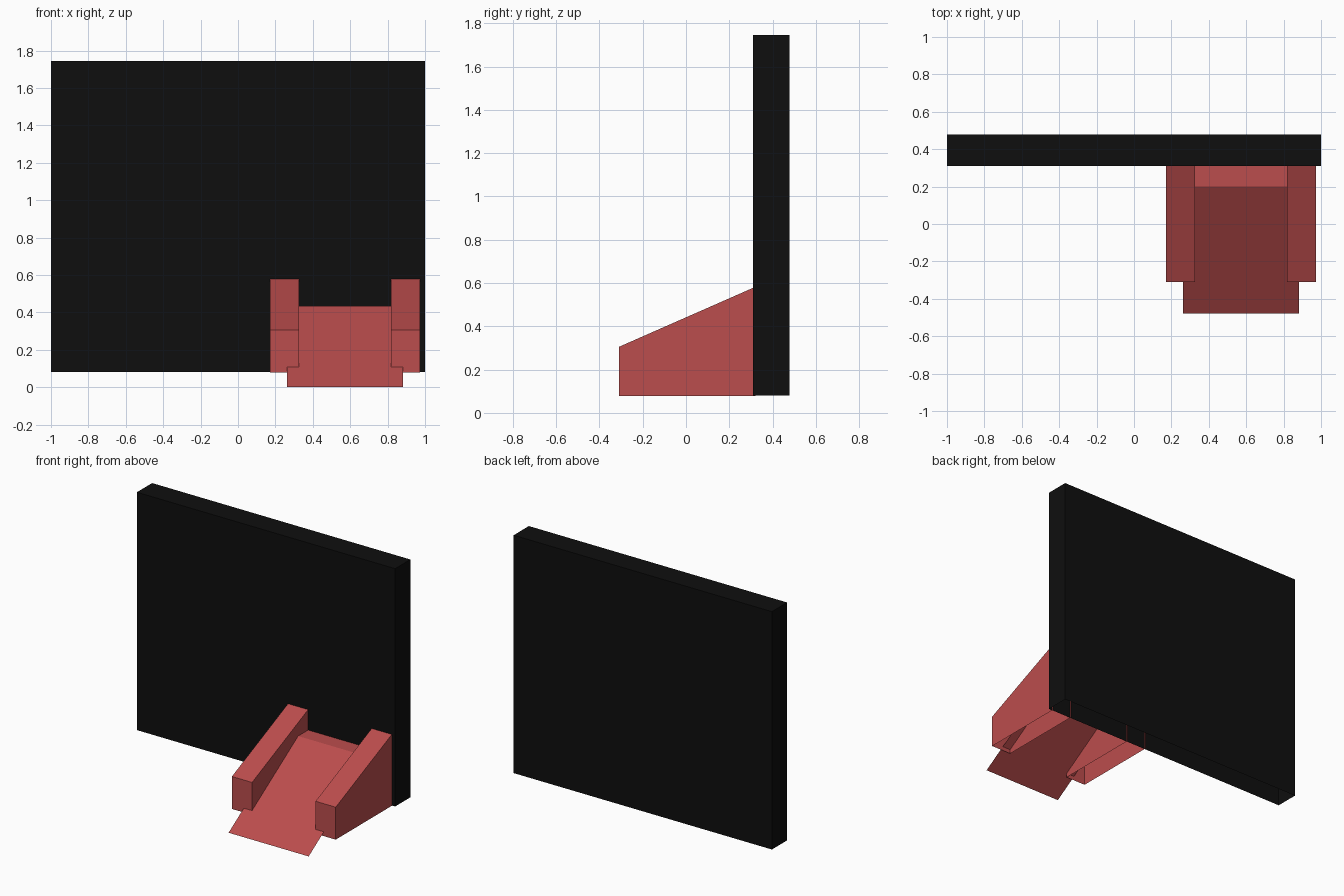
import bpy
import bmesh

cube = bpy.data.objects.get("Cube")
if cube:
    bpy.data.objects.remove(cube, do_unlink=True)


def make_material(name, color):
    mat = bpy.data.materials.new(name)
    mat.use_nodes = True
    mat.diffuse_color = color
    mat.node_tree.nodes["Principled BSDF"].inputs["Base Color"].default_value = color
    return mat


red = make_material("brick red", (0.5, 0.074, 0.074, 1))
black = make_material("black", (0.0045, 0.0045, 0.0045, 1))


def sweep(name, profile, x0, x1, mat, sides=False):
    """Sweep an open (y, z) profile from x0 to x1, optionally closing both sides."""
    bm = bmesh.new()
    rows = [[bm.verts.new((x, y, z)) for y, z in profile] for x in (x0, x1)]
    for i in range(len(profile) - 1):
        bm.faces.new((rows[0][i], rows[1][i], rows[1][i + 1], rows[0][i + 1]))
    if sides:
        bm.faces.new(rows[0])
        bm.faces.new(rows[1][::-1])
    mesh = bpy.data.meshes.new(name)
    bm.to_mesh(mesh)
    bm.free()
    mesh.materials.append(mat)
    obj = bpy.data.objects.new(name, mesh)
    bpy.context.collection.objects.link(obj)
    return obj


# Upright panel: a shell open along its underside
panel = [(0.31, 0.08), (0.31, 1.745), (0.478, 1.745), (0.478, 0.08)]
sweep("back_panel", panel, -1, 1, black, sides=True)

# Sloped side rails: hollow, open below and behind, let into the panel
rail = [(-0.31, 0.078), (-0.31, 0.305), (0.322, 0.583), (0.322, 0.078)]
for name, x0, x1 in (("right_rail", 0.17, 0.326), ("left_rail", 0.818, 0.974)):
    obj = sweep(name, rail, x0, x1, red, sides=True)
    bm = bmesh.new()
    bm.from_mesh(obj.data)
    back = [f for f in bm.faces if all(v.co.y > 0.32 for v in f.verts)]
    bmesh.ops.delete(bm, geom=back, context="FACES")
    bm.to_mesh(obj.data)
    bm.free()

# Thin ramp with a level landing at the top
ramp = [(-0.478, 0), (0.2, 0.435), (0.312, 0.435)]
sweep("ramp", ramp, 0.262, 0.882, red)
